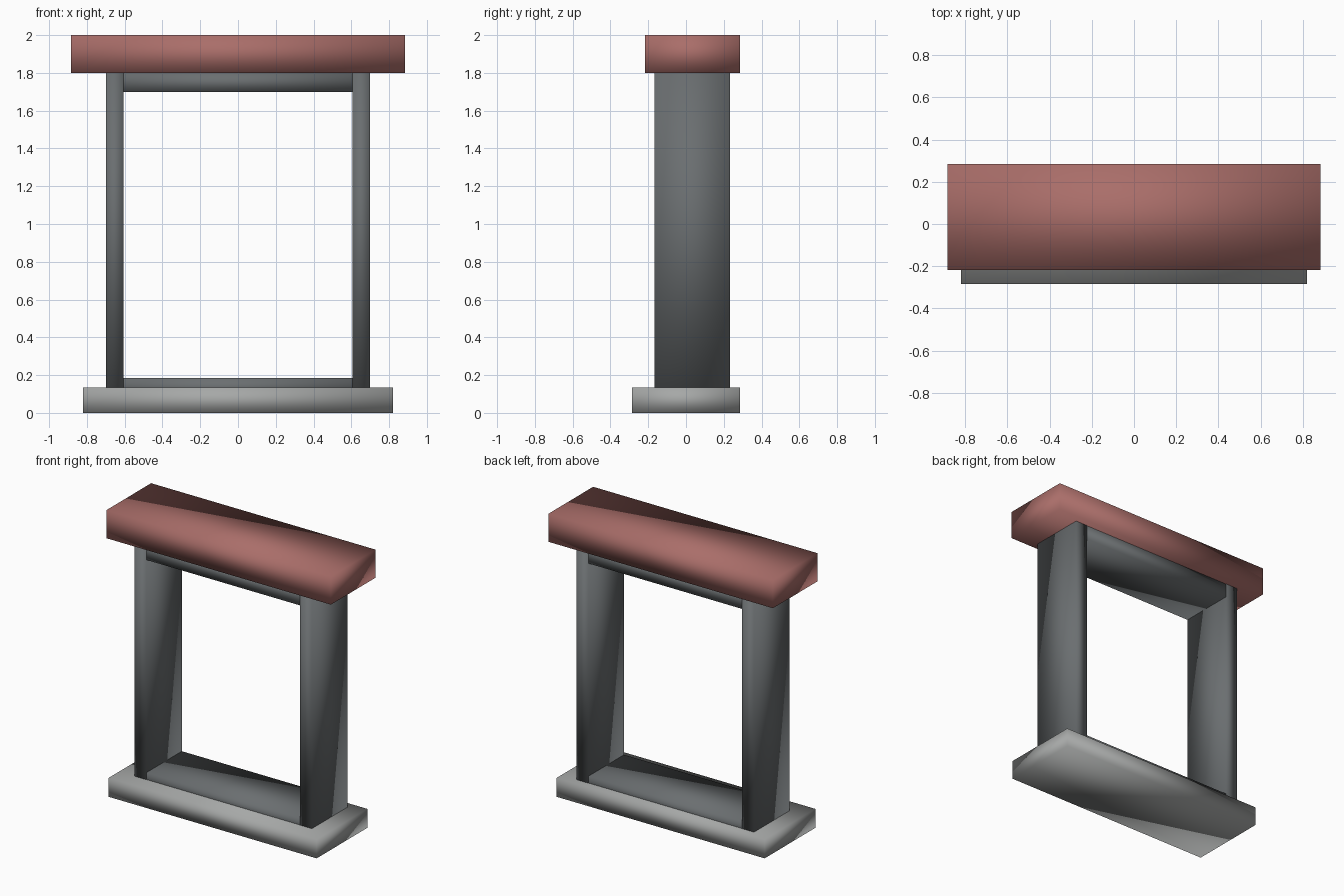
import bpy

cube = bpy.data.objects.get("Cube")
if cube:
    bpy.data.objects.remove(cube, do_unlink=True)


def make_material(name, rgb):
    mat = bpy.data.materials.new(name)
    mat.use_nodes = True
    colour = (*rgb, 1)
    mat.diffuse_color = colour
    mat.node_tree.nodes["Principled BSDF"].inputs["Base Color"].default_value = colour
    return mat


def box(name, x, y, z, mat):
    """Soft-shaded box from (low, high) spans on each axis."""
    spans = (x, y, z)
    bpy.ops.mesh.primitive_cube_add(size=1, location=[(a + b) / 2 for a, b in spans])
    obj = bpy.context.object
    obj.name = name
    obj.scale = [b - a for a, b in spans]
    bpy.ops.object.transform_apply(location=False, rotation=False, scale=True)
    bpy.ops.object.shade_smooth()
    obj.data.materials.append(mat)
    return obj


red = make_material("brick red", (0.40, 0.155, 0.142))
pale = make_material("pale stone", (0.38, 0.39, 0.385))
dark = make_material("dark grey", (0.145, 0.157, 0.163))

SILL_TOP, LINTEL_BASE = 0.135, 1.80
INNER, OUTER = 0.605, 0.70
FRONT, BACK = -0.168, 0.234

# Sill and lintel share the same back plane
box("sill", (-0.82, 0.82), (-0.285, 0.285), (0, SILL_TOP), pale)
box("lintel", (-0.885, 0.885), (-0.218, 0.285), (LINTEL_BASE, 2), red)

# Frame posts, mirrored left and right
for side, sign in (("left", 1), ("right", -1)):
    span = sorted((sign * INNER, sign * OUTER))
    box(side + "_post", span, (FRONT, BACK), (SILL_TOP, LINTEL_BASE), dark)

# Frame rails, housed into the posts
gap = 0.002
rail_x = (-OUTER + gap, OUTER - gap)
rail_y = (FRONT + gap, BACK - gap)
box("bottom_rail", rail_x, rail_y, (0.085, 0.185), dark)
box("top_rail", rail_x, rail_y, (1.70, LINTEL_BASE), dark)
